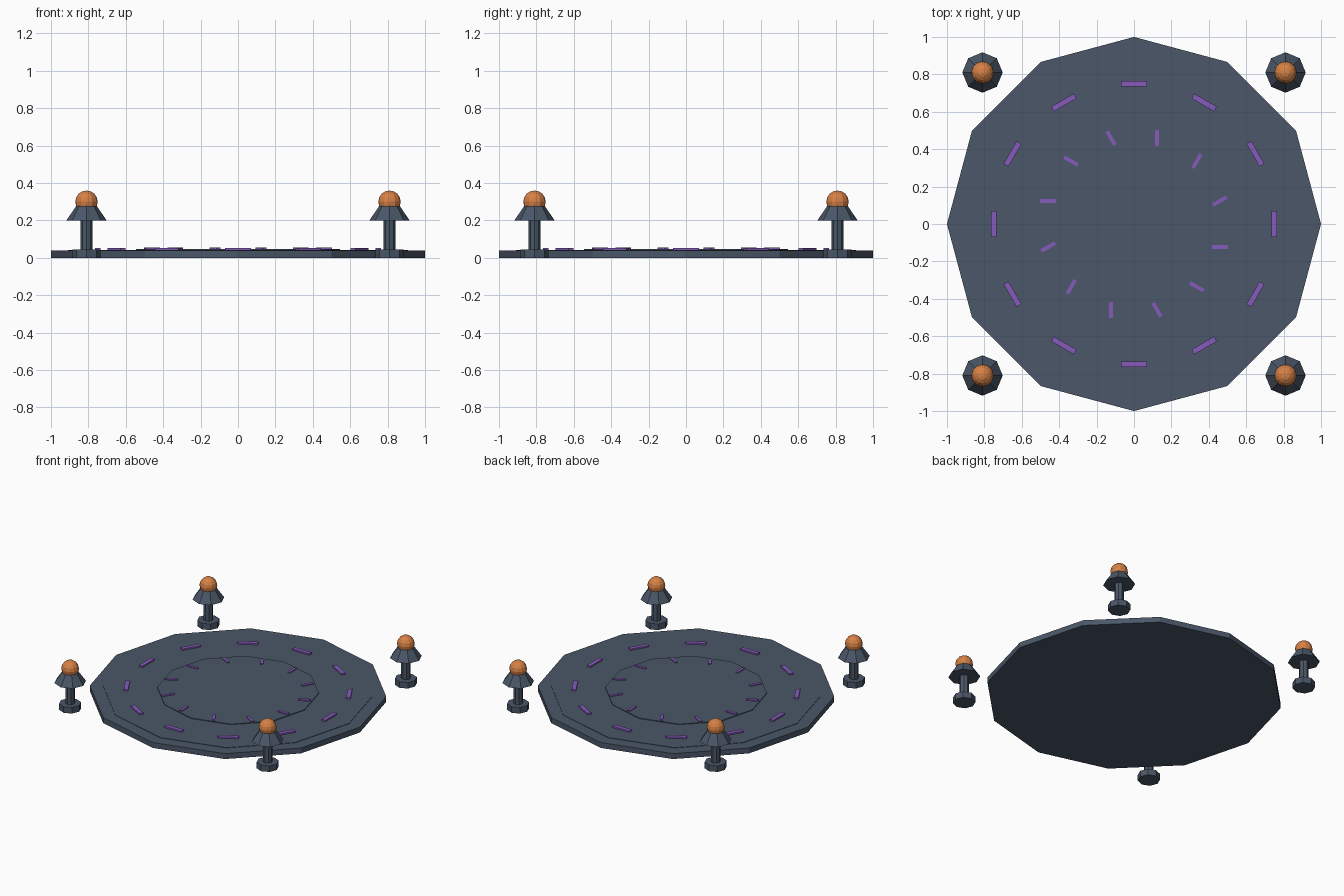
import bpy, bmesh, math
from mathutils import Matrix, Vector

if "Cube" in bpy.data.objects:
    bpy.data.objects.remove(bpy.data.objects["Cube"])


def material(name, rgb):
    m = bpy.data.materials.new(name)
    m.diffuse_color = (*rgb, 1)
    m.use_nodes = True
    m.node_tree.nodes["Principled BSDF"].inputs["Base Color"].default_value = m.diffuse_color
    return m


SLATE = material("slate", (0.069, 0.095, 0.138))
PURPLE = material("purple glow", (0.24, 0.105, 0.50))
ORANGE = material("orange glow", (0.68, 0.22, 0.06))


def finish(bm, name, mat):
    me = bpy.data.meshes.new(name)
    bmesh.ops.recalc_face_normals(bm, faces=bm.faces)
    bm.to_mesh(me)
    bm.free()
    me.materials.append(mat)
    ob = bpy.data.objects.new(name, me)
    bpy.context.collection.objects.link(ob)
    return ob


def lathe(name, profile, sides, mat, x=0, y=0):
    """Closed faceted solid from (radius, z) rings, first vertex on +x."""
    bm = bmesh.new()
    rings = []
    for r, z in profile:
        rings.append([bm.verts.new((x + r * math.cos(math.tau * i / sides),
                                    y + r * math.sin(math.tau * i / sides), z))
                      for i in range(sides)])
    for a, b in zip(rings, rings[1:]):
        for i in range(sides):
            j = (i + 1) % sides
            bm.faces.new((a[i], a[j], b[j], b[i]))
    bm.faces.new(rings[0][::-1])
    bm.faces.new(rings[-1])
    return finish(bm, name, mat)


def rune_ring(name, radius, length, width, offset, turn, z0, z1):
    """Twelve thin bars on a circle, each turned relative to its radius."""
    bm = bmesh.new()
    for i in range(12):
        a = math.radians(30 * i + offset)
        mat = (Matrix.Translation((radius * math.cos(a), radius * math.sin(a), (z0 + z1) / 2))
               @ Matrix.Rotation(a + math.radians(turn), 4, 'Z')
               @ Matrix.Diagonal((length, width, z1 - z0, 1)))
        bmesh.ops.create_cube(bm, size=1, matrix=mat)
    return finish(bm, name, PURPLE)


# Stepped twelve-sided platform
lathe("platform", [(1, 0), (1, 0.04), (0.91, 0.04), (0.91, 0.043),
                   (0.545, 0.043), (0.545, 0.048)], 12, SLATE)

# Glowing marks
rune_ring("outer_marks", 0.75, 0.14, 0.03, 0, 90, 0.042, 0.054)
rune_ring("inner_marks", 0.475, 0.085, 0.02, 15, 15, 0.046, 0.055)

# Four corner lamps
for side_y, sy in (("front", -1), ("back", 1)):
    for side_x, sx in (("left", -1), ("right", 1)):
        x, y = 0.81 * sx, 0.81 * sy
        tag = f"{side_y}_{side_x}"
        lathe(f"lamp_base_{tag}", [(0.075, 0), (0.075, 0.045)], 8, SLATE, x, y)
        lathe(f"lamp_post_{tag}", [(0.032, 0.04), (0.032, 0.21)], 8, SLATE, x, y)
        lathe(f"lamp_shade_{tag}", [(0.108, 0.2), (0.055, 0.277)], 8, SLATE, x, y)
        bm = bmesh.new()
        bmesh.ops.create_uvsphere(bm, u_segments=12, v_segments=8, radius=0.06,
                                  matrix=Matrix.Translation((x, y, 0.3)))
        finish(bm, f"lamp_bulb_{tag}", ORANGE)
